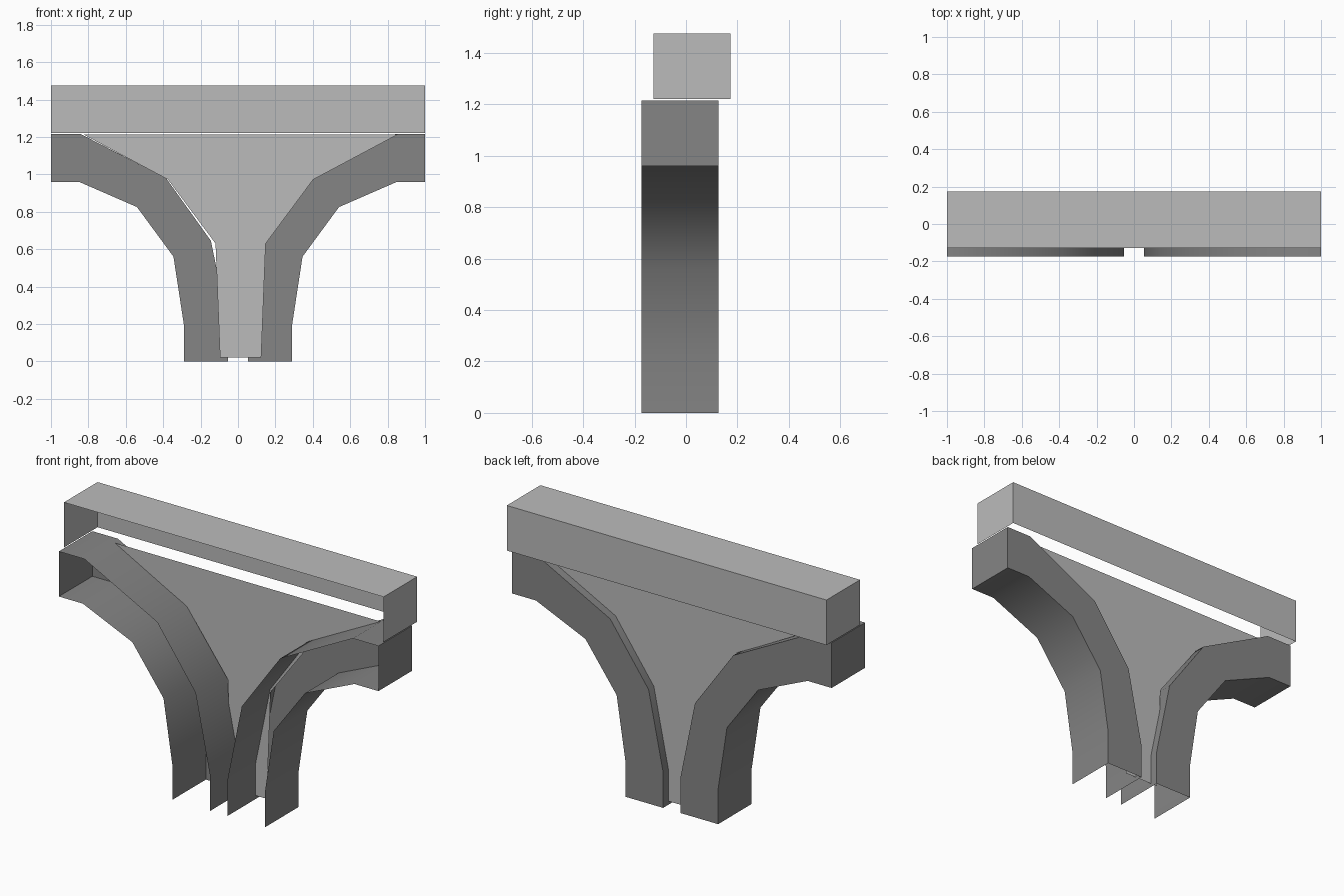
import bpy
import bmesh

cube = bpy.data.objects.get("Cube")
if cube:
    bpy.data.objects.remove(cube, do_unlink=True)


def make_material(name, value):
    mat = bpy.data.materials.new(name)
    mat.use_nodes = True
    colour = (value, value, value, 1.0)
    mat.diffuse_color = colour
    mat.node_tree.nodes["Principled BSDF"].inputs["Base Color"].default_value = colour
    return mat


light_grey = make_material("light grey", 0.5)
dark_grey = make_material("dark grey", 0.235)


def finish(bm, name, mat):
    mesh = bpy.data.meshes.new(name)
    bm.to_mesh(mesh)
    bm.free()
    mesh.materials.append(mat)
    obj = bpy.data.objects.new(name, mesh)
    bpy.context.collection.objects.link(obj)
    return obj


# Top beam: a shell left open at the front and underneath
bm = bmesh.new()
bmesh.ops.create_cube(bm, size=1)
bm.normal_update()
open_sides = [f for f in bm.faces if f.normal.y < -0.5 or f.normal.z < -0.5]
bmesh.ops.delete(bm, geom=open_sides, context="FACES")
bmesh.ops.scale(bm, vec=(2, 0.3, 0.255), verts=bm.verts)
bmesh.ops.translate(bm, vec=(0, 0.023, 1.3475), verts=bm.verts)
finish(bm, "top_beam", light_grey)

# Curved arch legs: back face plus rim, open at the front and the foot
UNDERSIDE = [(0.29, 0), (0.29, 0.2), (0.345, 0.56), (0.54, 0.825), (0.85, 0.96), (1, 0.96)]
UPPER_SIDE = [(1, 1.215), (0.84, 1.215), (0.385, 0.98), (0.145, 0.645), (0.054, 0.2), (0.054, 0)]
FRONT_Y, BACK_Y = -0.173, 0.127


def make_arch(name, side):
    bm = bmesh.new()
    outline = UNDERSIDE + UPPER_SIDE
    front = [bm.verts.new((side * x, FRONT_Y, z)) for x, z in outline]
    back = [bm.verts.new((side * x, BACK_Y, z)) for x, z in outline]
    bm.faces.new(back[::-1])
    for i in range(len(outline) - 1):
        bm.faces.new((back[i], back[i + 1], front[i + 1], front[i]))
    if side < 0:
        bmesh.ops.reverse_faces(bm, faces=bm.faces[:])
    obj = finish(bm, name, dark_grey)
    bpy.ops.object.select_all(action="DESELECT")
    obj.select_set(True)
    bpy.context.view_layer.objects.active = obj
    bpy.ops.object.shade_smooth_by_angle(angle=0.65)


make_arch("left_arch", 1)
make_arch("right_arch", -1)

# Flat infill panel between the arches, slightly off centre
PANEL_HALF = [(0.11, 0.02), (0.134, 0.63), (0.388, 0.972), (0.84, 1.213)]
PANEL_X, PANEL_Y = 0.014, 0.08
bm = bmesh.new()
outline = PANEL_HALF + [(-x, z) for x, z in reversed(PANEL_HALF)]
bm.faces.new([bm.verts.new((PANEL_X + x, PANEL_Y, z)) for x, z in outline])
finish(bm, "infill_panel", light_grey)
